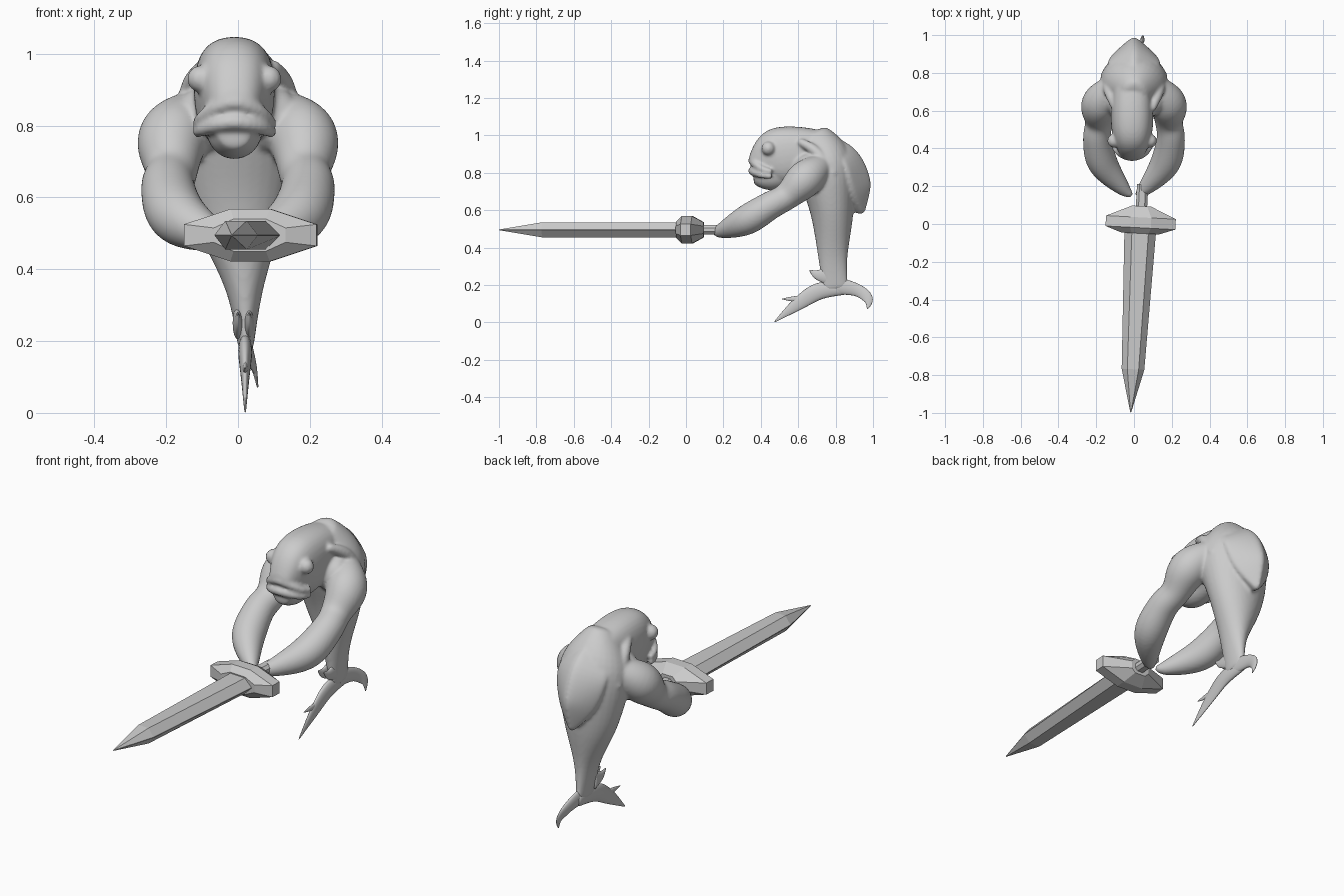
import bpy, bmesh, math
from mathutils import Vector, Matrix

cube = bpy.data.objects.get("Cube")
if cube:
    bpy.data.objects.remove(cube)

# One plain grey clay for everything
clay = (0.6, 0.6, 0.6, 1)
grey = bpy.data.materials.new("clay_grey")
grey.use_nodes = True
grey.diffuse_color = clay
grey.node_tree.nodes["Principled BSDF"].inputs["Base Color"].default_value = clay

SIDEWAYS, UPWARD = Vector((1, 0, 0)), Vector((0, 0, 1))


def loft(bm, rings):
    """Skin a list of equal-length point rings and cap both ends."""
    loops = [[bm.verts.new(point) for point in ring] for ring in rings]
    count = len(loops[0])
    for near, far in zip(loops, loops[1:]):
        for i in range(count):
            j = (i + 1) % count
            bm.faces.new((near[i], near[j], far[j], far[i]))
    bm.faces.new(loops[0][::-1])
    bm.faces.new(loops[-1])


def spline(knots, steps=4):
    """Smooth curve through knots of any dimension."""
    padded = [knots[0], *knots, knots[-1]]
    samples = []
    for a, b, c, d in zip(padded, padded[1:], padded[2:], padded[3:]):
        for step in range(steps):
            t = step / steps
            samples.append(b + (c - a) * (t / 2)
                           + (a - b * 2.5 + c * 2 - d / 2) * t ** 2
                           + (b * 3 - a - c * 3 + d) * (t ** 3 / 2))
    return samples + [knots[-1]]


def tube(bm, path, wide, deep=None, axis=SIDEWAYS, sides=16, power=1):
    """Sweep an oval; wide runs along axis, deep across it, power sharpens the corners."""
    knots = [Vector((*p, w, d)) for p, w, d in zip(path, wide, deep or wide)]
    curve = spline(knots)
    centres = [Vector(sample[:3]) for sample in curve]
    rings = []
    for k, (centre, sample) in enumerate(zip(centres, curve)):
        ahead = centres[min(k + 1, len(centres) - 1)]
        tangent = (ahead - centres[max(k - 1, 0)]).normalized()
        across = (axis - tangent * axis.dot(tangent)).normalized()
        outward = tangent.cross(across)
        half_wide, half_deep = max(sample[3], .001), max(sample[4], .001)
        ring = []
        for i in range(sides):
            angle = math.tau * i / sides
            u, v = [math.copysign(abs(f) ** power, f) for f in (math.cos(angle), math.sin(angle))]
            ring.append(centre + across * u * half_wide + outward * v * half_deep)
        rings.append(ring)
    loft(bm, rings)


def profile(*points, x=0):
    """Side-view points (y, z) placed at a constant x."""
    return [(x, y, z) for y, z in points]


def finish(bm, name, smooth):
    bmesh.ops.recalc_face_normals(bm, faces=bm.faces)
    mesh = bpy.data.meshes.new(name)
    bm.to_mesh(mesh)
    bm.free()
    mesh.materials.append(grey)
    for polygon in mesh.polygons:
        polygon.use_smooth = smooth
    part = bpy.data.objects.new(name, mesh)
    bpy.context.scene.collection.objects.link(part)
    return part


def round_off(part):
    modifier = part.modifiers.new("round", 'SUBSURF')
    modifier.levels = modifier.render_levels = 1


# Torso narrowing into the tail stalk, and the chest between the shoulders
bm = bmesh.new()
tube(bm, [(.022, .8, .17), (.018, .785, .35), (0, .78, .6), (0, .74, .85), (0, .67, 1.02)],
     wide=[.02, .055, .15, .18, .06], deep=[.07, .08, .12, .16, .08])
tube(bm, [(-.14, .68, .81), (0, .65, .82), (.14, .68, .81)], wide=[.09, .1, .09])

# Head and heavy lower jaw
tube(bm, profile((.8, .89), (.6, .9), (.47, .875), (.36, .82), x=-.01),
     wide=[.1, .115, .105, .06], deep=[.12, .15, .155, .06], power=.8)
tube(bm, profile((.58, .84), (.45, .785), (.36, .78), x=-.01),
     wide=[.08, .08, .045], deep=[.1, .085, .04])

# Cape-like ridged back fin
tube(bm, profile((.72, .96), (.84, .86), (.89, .7), (.945, .58)),
     wide=[.06, .145, .11, .01], deep=[.06, .1, .11, .015], power=1.7)

# Drooping upper and lower lips
for height, droop in ((.865, .06), (.81, .03)):
    arc = [math.pi / 2 * k / 3 for k in range(-3, 4)]
    tube(bm, [(.105 * math.sin(a) - .01, .46 - .105 * math.cos(a),
               height - droop * math.sin(a) ** 2) for a in arc],
         wide=[.014 + .009 * math.cos(a) for a in arc], axis=UPWARD)

for side in (-1, 1):
    # Bulging eye
    bmesh.ops.create_uvsphere(bm, u_segments=16, v_segments=10, radius=.038,
                              matrix=Matrix.Translation((side * .095 - .01, .44, .93)))
    # Gill fold behind the cheek
    tube(bm, [(side * .09, .6, .97), (side * .13, .7, .91), (side * .155, .8, .78)],
         wide=[.02, .03, .025])
    # Shoulder, pinched upper arm, forearm and tapering hand
    tube(bm, [(side * .1, .74, .85), (side * .18, .64, .77), (side * .185, .54, .675),
              (side * .195, .45, .625), (side * .165, .32, .545), (side * .06, .19, .49),
              (side * .01, .15, .485)],
         wide=[.06, .102, .075, .077, .082, .042, .012], axis=UPWARD)

# Fuse the overlapping masses into one soft skin
body = finish(bm, "creature_body", True)
round_off(body)
fuse = body.modifiers.new("fuse", 'REMESH')
fuse.mode = 'VOXEL'
fuse.voxel_size = .008
fuse.use_smooth_shade = True
soften = body.modifiers.new("soften", 'SMOOTH')
soften.factor = .5
soften.iterations = 6

# Flat tail fin: long front lobe, hooked rear lobe and spurs
bm = bmesh.new()
tube(bm, profile((.87, .18), (.72, .17), (.6, .1), (.47, 0), x=.02),
     wide=[.016, .02, .012, .002], deep=[.03, .046, .036, .002])
tube(bm, [(.022, .78, .2), (.028, .91, .175), (.045, .975, .125), (.055, .97, .07)],
     wide=[.018, .014, .008, .002], deep=[.05, .035, .027, .002])
tube(bm, profile((.64, .125), (.57, .125), (.51, .125), x=.02),
     wide=[.01, .007, .002], deep=[.022, .014, .001])
for side in (-1, 1):
    tube(bm, profile((.76, .25), (.7, .255), (.66, .28), x=.015 + side * .016),
         wide=[.015, .01, .002], deep=[.05, .026, .002])
round_off(finish(bm, "tail_fin", True))


def sword_part(name, *sections):
    """Loft ridged slices given as y, half width, ridge half width, half height, edge."""
    bm = bmesh.new()
    rings = []
    for y, width, ridge, height, edge in sections:
        upper = [(width, y, edge), (ridge, y, height), (-ridge, y, height), (-width, y, edge)]
        rings.append(upper + [(x, y, -z) for x, y, z in reversed(upper)])
    loft(bm, rings)
    part = finish(bm, name, False)
    part.location = (.035, 0, .495)
    part.rotation_euler.z = math.radians(-3)


sword_part("sword_blade", (-1, .002, .001, .002, .001), (-.77, .06, .03, .04, .001),
           (0, .085, .045, .04, .001))
sword_part("sword_guard", (-.05, .1, .045, .045, .02), (-.02, .185, .055, .073, .03),
           (.035, .185, .055, .073, .03), (.095, .05, .03, .04, .02))
sword_part("sword_handle", (.08, .03, .016, .025, .01), (.21, .03, .016, .025, .01))
